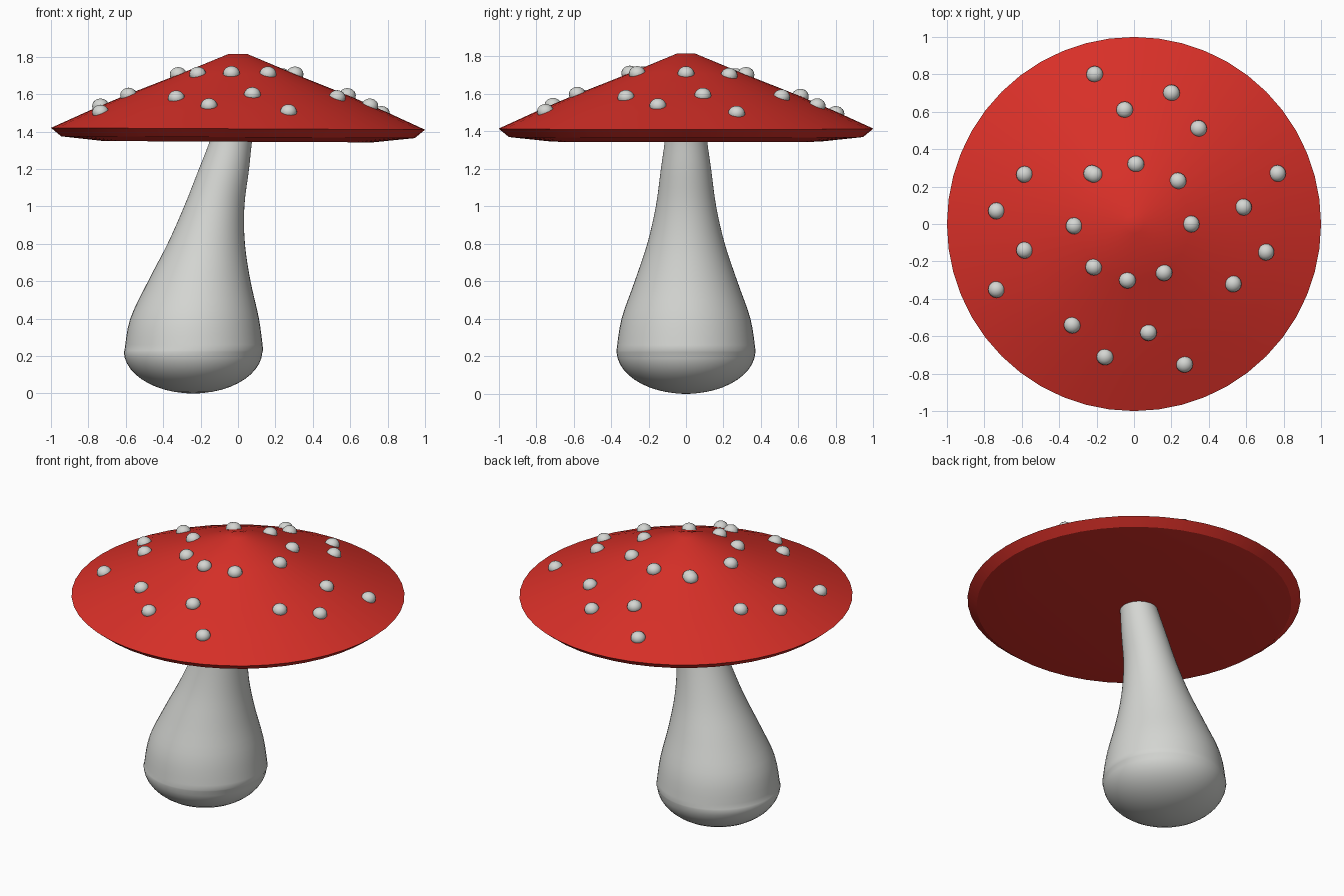
import bpy
import bmesh
from math import sin, cos, pi, radians
from mathutils import Matrix

old = bpy.data.objects.get("Cube")
if old:
    bpy.data.objects.remove(old, do_unlink=True)


def material(name, rgb):
    m = bpy.data.materials.new(name)
    m.use_nodes = True
    color = (*rgb, 1)
    m.diffuse_color = color
    m.node_tree.nodes["Principled BSDF"].inputs["Base Color"].default_value = color
    return m


RED = material("cap red", (0.69, 0.029, 0.021))
PALE = material("pale grey", (0.66, 0.67, 0.645))


def finish(bm, name, mat, angle):
    bmesh.ops.recalc_face_normals(bm, faces=bm.faces)
    mesh = bpy.data.meshes.new(name)
    bm.to_mesh(mesh)
    bm.free()
    mesh.materials.append(mat)
    ob = bpy.data.objects.new(name, mesh)
    bpy.context.collection.objects.link(ob)
    bpy.ops.object.select_all(action="DESELECT")
    ob.select_set(True)
    bpy.context.view_layer.objects.active = ob
    bpy.ops.object.shade_smooth_by_angle(angle=radians(angle))


def loft(rings, sides):
    """Bridge circular rings given as (centre x, radius, height), capping both ends."""
    bm = bmesh.new()
    loops = [[bm.verts.new((x + r * cos(2 * pi * i / sides), r * sin(2 * pi * i / sides), z))
              for i in range(sides)] for x, r, z in rings]
    for a, b in zip(loops, loops[1:]):
        for i in range(sides):
            j = (i + 1) % sides
            bm.faces.new((a[i], a[j], b[j], b[i]))
    bm.faces.new(loops[0])
    bm.faces.new(loops[-1])
    return bm


def smooth_path(points, steps):
    """Catmull-Rom interpolation through the points."""
    p = [points[0]] + points + [points[-1]]
    out = []
    for k in range(1, len(p) - 2):
        for s in range(steps):
            t = s / steps
            out.append(tuple(
                b + t * ((c - a) / 2 + t * (a - 2.5 * b + 2 * c - d / 2
                                            + t * (1.5 * (b - c) + (d - a) / 2)))
                for a, b, c, d in zip(*p[k - 1:k + 3])))
    return out + [points[-1]]


# Leaning stem: an elliptical foot, then a tapering stalk
foot = [(-.24, .371 * sin(a), .23 - .23 * cos(a))
        for a in (radians(d) for d in range(8, 89, 8))]
stalk = [(-.236, .371, .23), (-.232, .344, .4), (-.207, .274, .6), (-.17, .207, .8),
         (-.127, .161, 1), (-.075, .134, 1.2), (-.04, .114, 1.34), (-.02, .108, 1.42)]
foot.insert(0, (-.24, .02, 0))
finish(loft(foot + smooth_path(stalk, 4), 48), "stem", PALE, 60)

# Wide cap: shallow cone above the rim, bevel and flat underside below
cap_profile = [(.72, 1.346), (.945, 1.37), (1, 1.415), (.8, 1.506), (.6, 1.592),
               (.3, 1.711), (.05, 1.815)]
bm = loft([(0, r, z) for r, z in cap_profile], 48)
for v in bm.verts:
    v.co.z -= .005 * v.co.x
finish(bm, "cap", RED, 30)


def cap_height(r):
    upper = cap_profile[2:]
    for (r1, z1), (r0, z0) in zip(upper, upper[1:]):
        if r >= r0:
            return z0 + (z1 - z0) * (r - r0) / (r1 - r0)
    return upper[-1][1]


# Round warts scattered over the cap
spots = [(-.21, .80), (.2, .70), (-.05, .61), (.345, .51), (.01, .32), (-.225, .27),
         (-.213, .264), (.235, .23), (-.585, .265), (-.735, .07), (-.32, -.01), (-.585, -.14),
         (-.735, -.35), (.767, .27), (.585, .09), (.305, 0), (.705, -.15), (.53, -.32),
         (-.215, -.23), (-.035, -.3), (.16, -.26), (-.33, -.54), (-.155, -.71),
         (.077, -.58), (.27, -.75)]
bm = bmesh.new()
for x, y in spots:
    z = cap_height((x * x + y * y) ** .5) - .005 * x
    bmesh.ops.create_uvsphere(bm, u_segments=16, v_segments=10, radius=.045,
                              matrix=Matrix.Translation((x, y, z)) @ Matrix.Diagonal((1, 1, .9, 1)))
finish(bm, "cap_spots", PALE, 60)
